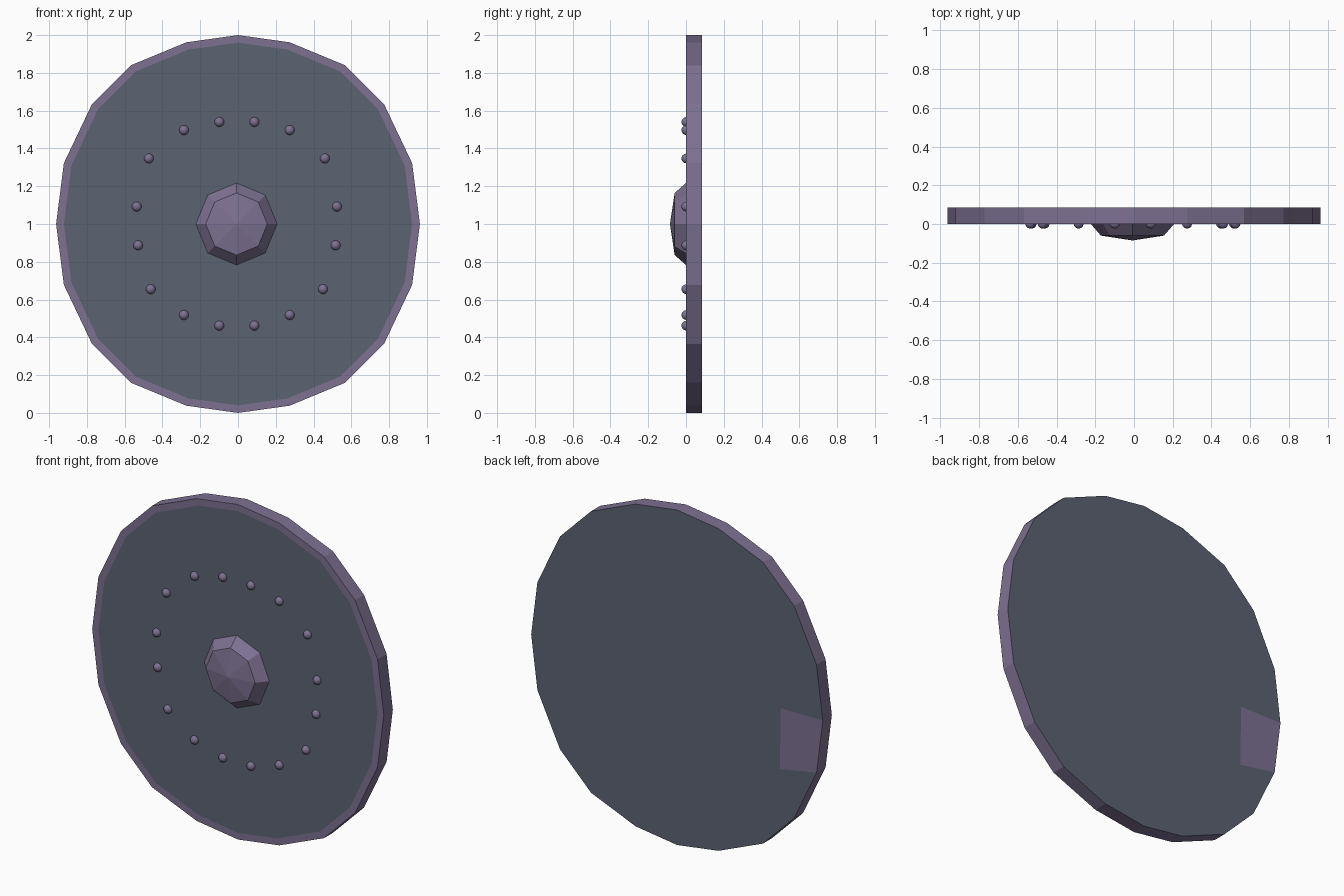
import bpy, bmesh, math

if "Cube" in bpy.data.objects:
    bpy.data.objects.remove(bpy.data.objects["Cube"])


def material(name, rgb):
    m = bpy.data.materials.new(name)
    m.diffuse_color = (*rgb, 1)
    m.use_nodes = True
    m.node_tree.nodes["Principled BSDF"].inputs["Base Color"].default_value = m.diffuse_color
    return m


METAL = material("purple_metal", (0.205, 0.165, 0.285))
FACE = material("slate_face", (0.105, 0.125, 0.17))


def make_object(name, bm, mats):
    bmesh.ops.recalc_face_normals(bm, faces=bm.faces[:])
    me = bpy.data.meshes.new(name)
    bm.to_mesh(me)
    bm.free()
    for m in mats:
        me.materials.append(m)
    ob = bpy.data.objects.new(name, me)
    bpy.context.collection.objects.link(ob)
    return ob


def mirror_quadrant(quad):
    """Closed loop, clockwise from the top, from one quadrant of (x, z) points."""
    right = quad + [(x, -z) for x, z in quad[-2::-1]]
    return right + [(-x, z) for x, z in right[-2:0:-1]]


# Shield disc: 20-sided, thin metal rim around a flush slate face
outline = mirror_quadrant([(0, 1), (0.273, 0.962), (0.568, 0.84),
                           (0.773, 0.635), (0.922, 0.322), (0.963, 0)])
n = len(outline)
THICK = 0.085
bm = bmesh.new()
inner = [bm.verts.new((x * 0.957, 0, 1 + z * 0.96)) for x, z in outline]
front = [bm.verts.new((x, 0, 1 + z)) for x, z in outline]
back = [bm.verts.new((x, THICK, 1 + z)) for x, z in outline]
for a, b in ((inner, front), (front, back)):
    for i in range(n):
        j = (i + 1) % n
        bm.faces.new((a[i], a[j], b[j], b[i]))
bm.faces.new(inner).material_index = 1

# Back face, with the single metal-coloured panel near its edge
p0 = bm.verts.new((-0.685, THICK, 1.0))
p1 = bm.verts.new((-0.68, THICK, 0.635))
bm.faces.new((back[14], back[15], p0, p1))
bm.faces.new(back[15:] + back[:15] + [p1, p0]).material_index = 1
make_object("shield_disc", bm, [METAL, FACE])

# Central boss: faceted eight-sided dome
bm = bmesh.new()
rings = []
for r, y in ((0.215, 0.0), (0.163, -0.06)):
    rings.append([bm.verts.new((-0.008 + r * math.sin(k * math.pi / 4), y,
                                1 + r * 1.01 * math.cos(k * math.pi / 4)))
                  for k in range(8)])
apex = bm.verts.new((-0.008, -0.085, 1))
for k in range(8):
    j = (k + 1) % 8
    bm.faces.new((rings[0][k], rings[0][j], rings[1][j], rings[1][k]))
    bm.faces.new((rings[1][k], rings[1][j], apex))
make_object("boss", bm, [METAL])

# Ring of sixteen rivets, mirrored about a slightly offset centre line
right_side = [(0.093, 1.54), (0.28, 1.497), (0.466, 1.347), (0.53, 1.092),
              (0.523, 0.887), (0.456, 0.655), (0.28, 0.518), (0.093, 0.462)]
for i, (x, z) in enumerate(right_side):
    for side, s in (("right", 1), ("left", -1)):
        bm = bmesh.new()
        bmesh.ops.create_uvsphere(bm, u_segments=12, v_segments=8, radius=0.026)
        for f in bm.faces:
            f.smooth = True
        ob = make_object(f"rivet_{side}_{i + 1}", bm, [METAL])
        ob.location = (s * x - 0.006, 0.002, z)
